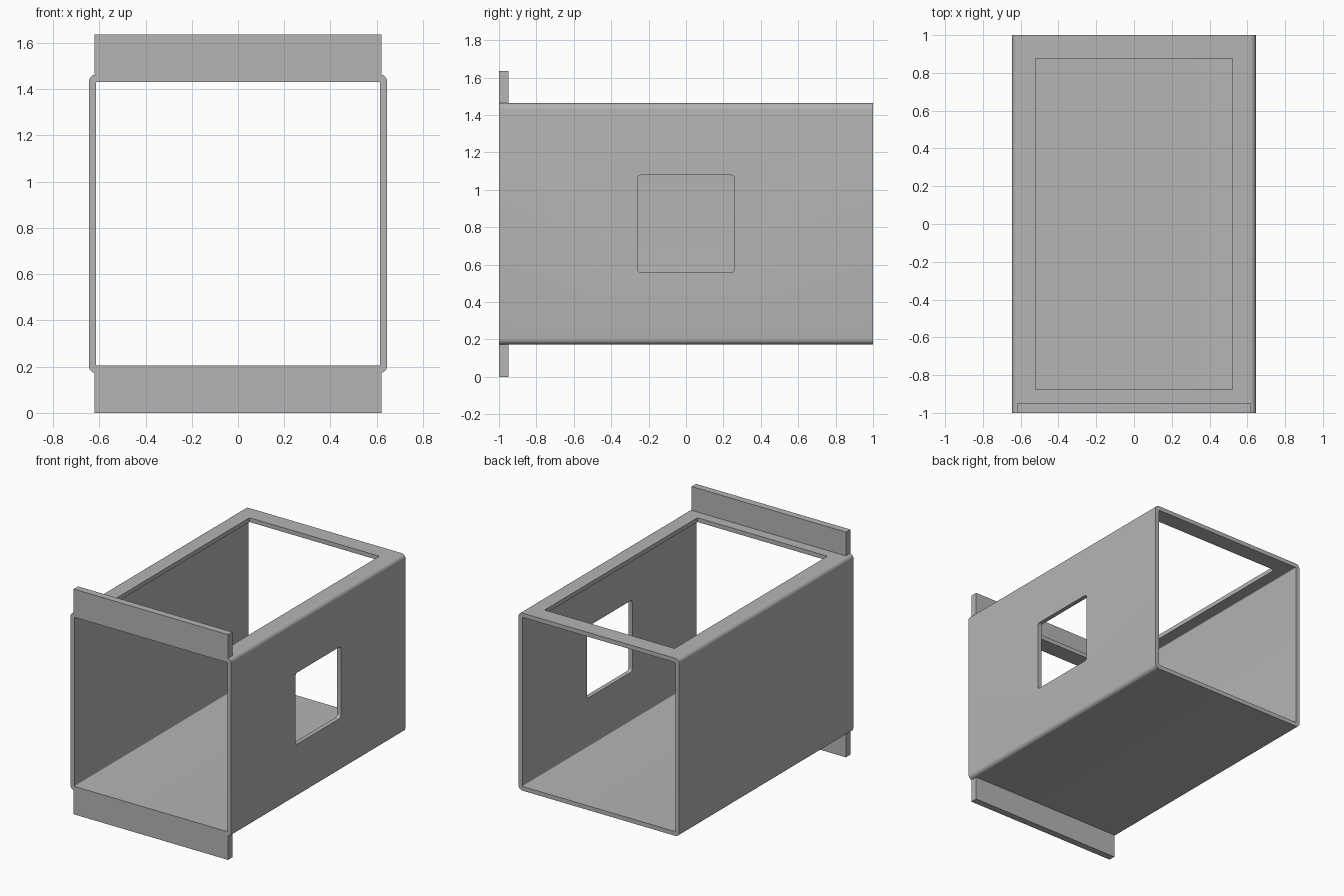
import bpy, bmesh

default_cube = bpy.data.objects.get("Cube")
if default_cube:
    bpy.data.objects.remove(default_cube, do_unlink=True)

grey = bpy.data.materials.new("plain grey")
grey.use_nodes = True
grey.diffuse_color = (0.46, 0.46, 0.46, 1)
grey.node_tree.nodes["Principled BSDF"].inputs["Base Color"].default_value = grey.diffuse_color


def block(name, low, high, axis=None, radius=0.0):
    """Box between two corners; edges running along axis may be rounded."""
    bm = bmesh.new()
    bmesh.ops.create_cube(bm, size=1)
    for v in bm.verts:
        v.co = [(a + b) / 2 + c * (b - a) for a, b, c in zip(low, high, v.co)]
    if radius:
        edges = [e for e in bm.edges
                 if abs((e.verts[0].co - e.verts[1].co).normalized()[axis]) > 0.9]
        bmesh.ops.bevel(bm, geom=edges, offset=radius, segments=6,
                        profile=0.5, affect='EDGES')
    mesh = bpy.data.meshes.new(name)
    bm.to_mesh(mesh)
    bm.free()
    mesh.materials.append(grey)
    obj = bpy.data.objects.new(name, mesh)
    bpy.context.collection.objects.link(obj)
    return obj


def cut(obj, cutter):
    """Subtract the cutter and remove it."""
    cutter.hide_render = True
    mod = obj.modifiers.new("cut", 'BOOLEAN')
    mod.operation = 'DIFFERENCE'
    mod.solver = 'EXACT'
    mod.object = cutter
    bpy.context.view_layer.objects.active = obj
    bpy.ops.object.modifier_apply(modifier=mod.name)
    bpy.data.objects.remove(cutter, do_unlink=True)


height = 1.636
mid = height / 2
half = 0.645
wall = 0.031
inner = half - wall
bottom, top = mid - half, mid + half

# Square sleeve, open at front and back
sleeve = block("sleeve", (-half, -1, bottom), (half, 1, top), 1, 0.03)
cut(sleeve, block("bore", (-inner, -1.2, mid - inner), (inner, 1.2, mid + inner), 1, 0.006))

# Large opening in the roof, small rounded window in the left wall
cut(sleeve, block("roof_opening", (-0.522, -0.877, mid), (0.522, 0.877, top + 0.2)))
cut(sleeve, block("side_window", (0.3, -0.26, mid - 0.26), (1, 0.26, mid + 0.26), 0, 0.02))

# Mounting flanges above and below the front rim
block("upper_flange", (-0.62, -1, top), (0.62, -0.95, height))
block("lower_flange", (-0.62, -1, 0), (0.62, -0.95, bottom))

# Smooth rounded corners, sharp edges elsewhere
bpy.ops.object.select_all(action='DESELECT')
sleeve.select_set(True)
bpy.context.view_layer.objects.active = sleeve
bpy.ops.object.shade_smooth_by_angle(angle=0.6)
